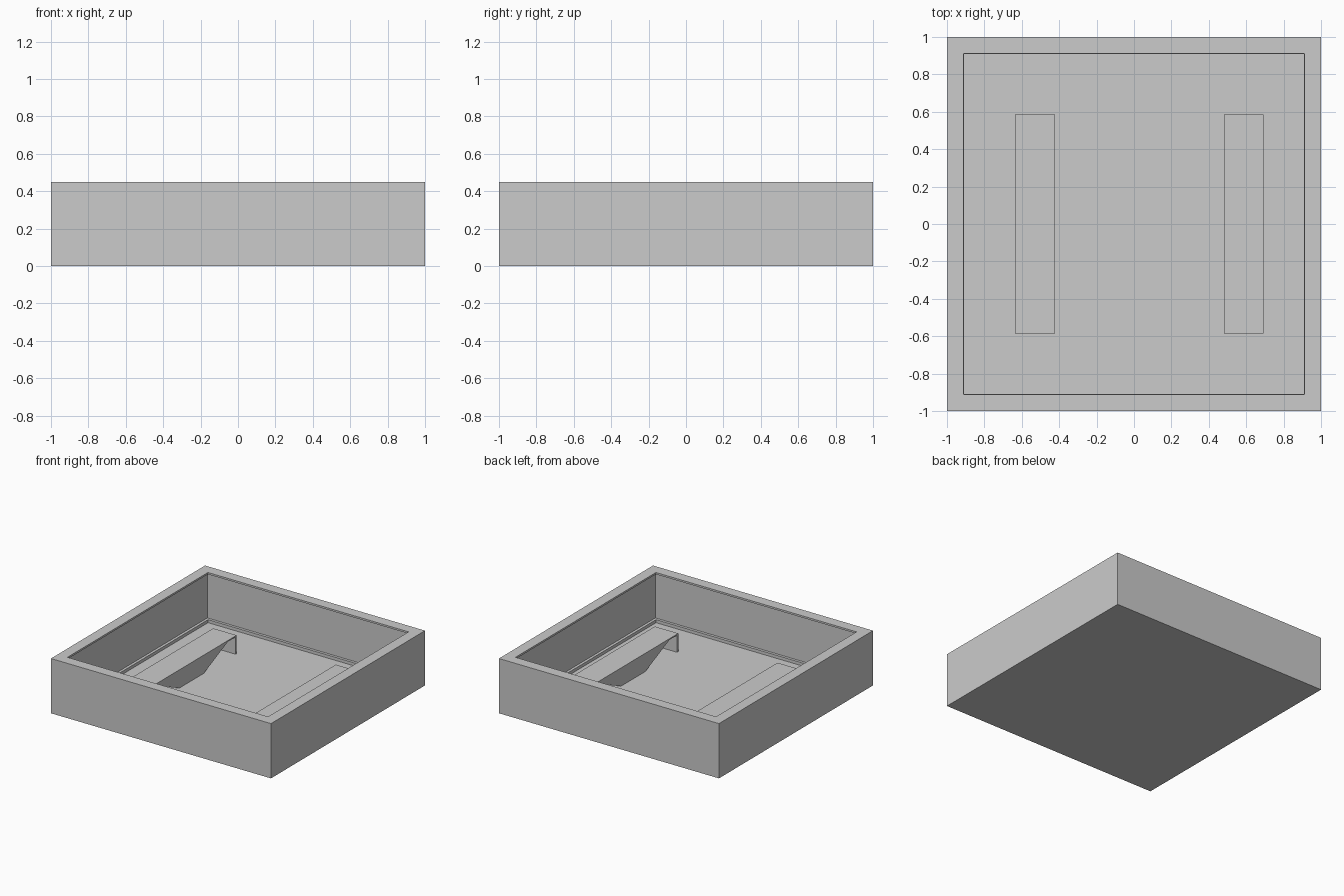
import bpy, bmesh

if "Cube" in bpy.data.objects:
    bpy.data.objects.remove(bpy.data.objects["Cube"])


def mesh_object(name, bm):
    bmesh.ops.recalc_face_normals(bm, faces=bm.faces)
    mesh = bpy.data.meshes.new(name)
    bm.to_mesh(mesh)
    bm.free()
    obj = bpy.data.objects.new(name, mesh)
    bpy.context.collection.objects.link(obj)
    return obj


def square_shell(name, profile):
    """Sweep a closed (half width, z) profile around a square."""
    bm = bmesh.new()
    rings = [[bm.verts.new((sx * r, sy * r, z))
              for sx, sy in ((-1, -1), (1, -1), (1, 1), (-1, 1))]
             for r, z in profile]
    for a, b in zip(rings, rings[1:]):
        for i in range(4):
            j = (i + 1) % 4
            bm.faces.new((a[i], a[j], b[j], b[i]))
    # underside and tray floor
    bm.faces.new(rings[0])
    bm.faces.new(rings[-1])
    return mesh_object(name, bm)


def extruded_bar(name, profile, x0, x1):
    """Extrude a (y, z) side profile from x0 to x1."""
    bm = bmesh.new()
    face = bm.faces.new([bm.verts.new((x0, y, z)) for y, z in profile])
    ext = bmesh.ops.extrude_face_region(bm, geom=[face])
    verts = [g for g in ext["geom"] if isinstance(g, bmesh.types.BMVert)]
    bmesh.ops.translate(bm, verts=verts, vec=(x1 - x0, 0, 0))
    return mesh_object(name, bm)


# square tray: outer wall, overhanging rim lip, inner wall, low ledge, floor
FLOOR = 0.04
square_shell("tray", [(1, 0), (1, 0.45), (0.912, 0.45), (0.912, 0.435),
                      (0.93, 0.435), (0.93, 0.065), (0.908, 0.065),
                      (0.908, FLOOR)])

# cross supports: flat top, tapered middle foot and thin end plates
half = [(0.16, FLOOR), (0.47, 0.18), (0.57, 0.18), (0.57, FLOOR),
        (0.585, FLOOR), (0.585, 0.19)]
profile = half + [(-y, z) for y, z in reversed(half)]
for name, x0 in (("left_support", -0.635), ("right_support", 0.48)):
    extruded_bar(name, profile, x0, x0 + 0.213)
